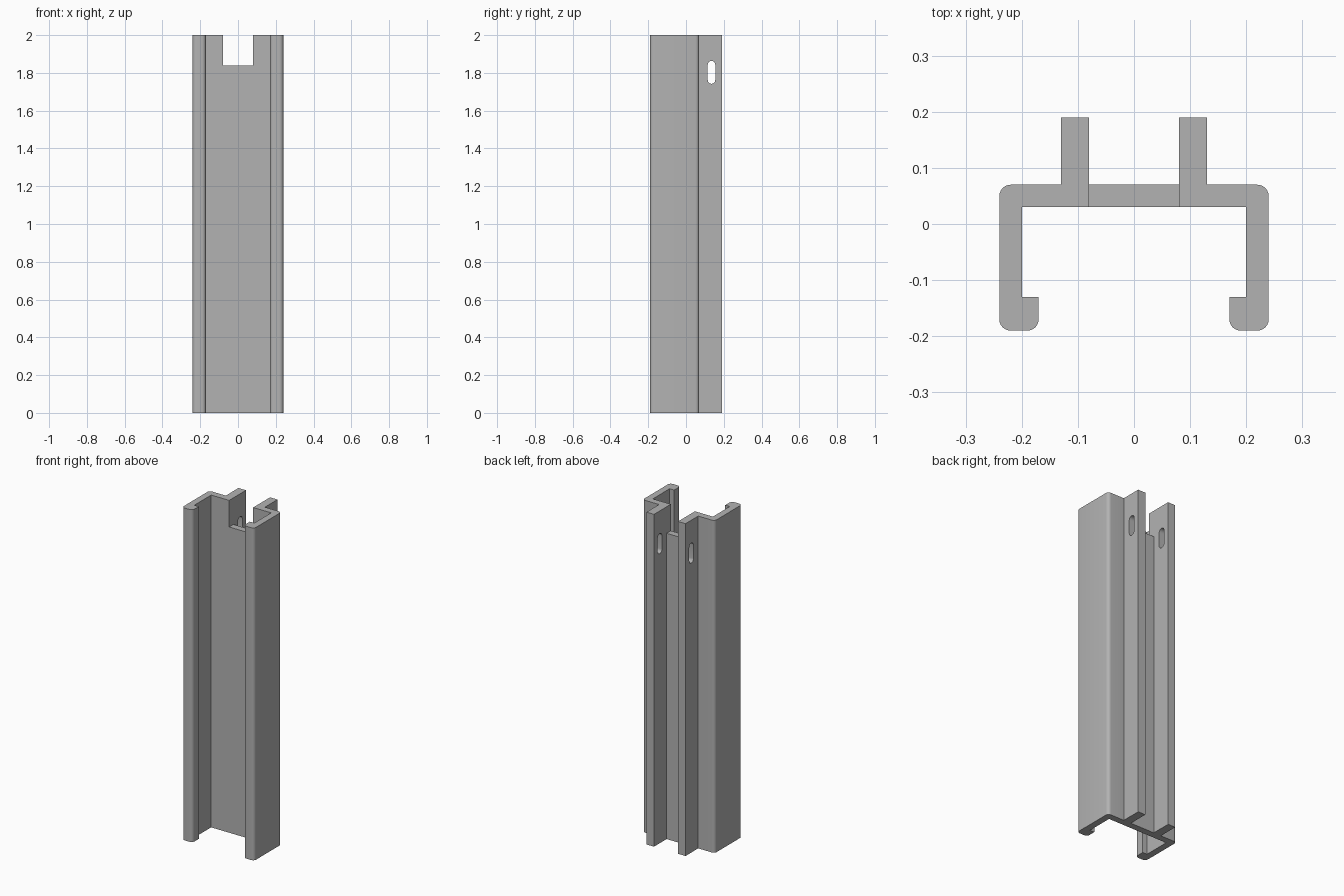
import bpy, bmesh
from math import sin, cos, pi
from mathutils import Vector

if "Cube" in bpy.data.objects:
    bpy.data.objects.remove(bpy.data.objects["Cube"], do_unlink=True)

HEIGHT = 2.0
RADIUS = 0.02

metal = bpy.data.materials.new("aluminium grey")
metal.use_nodes = True
grey = (0.45, 0.45, 0.45, 1)
metal.diffuse_color = grey
metal.node_tree.nodes["Principled BSDF"].inputs["Base Color"].default_value = grey


def arc(cx, cy, r, start, end, steps=6):
    """Points along an arc, angles in units of pi."""
    angles = [pi * (start + (end - start) * i / steps) for i in range(steps + 1)]
    return [(cx + r * cos(a), cy + r * sin(a)) for a in angles]


def prism(name, base, direction):
    """Solid made by sweeping a flat outline along a direction."""
    bm = bmesh.new()
    face = bm.faces.new([bm.verts.new(p) for p in base])
    swept = bmesh.ops.extrude_face_region(bm, geom=[face])
    moved = [g for g in swept["geom"] if isinstance(g, bmesh.types.BMVert)]
    bmesh.ops.translate(bm, verts=moved, vec=Vector(direction))
    bmesh.ops.recalc_face_normals(bm, faces=bm.faces)
    mesh = bpy.data.meshes.new(name)
    bm.to_mesh(mesh)
    bm.free()
    mesh.materials.append(metal)
    obj = bpy.data.objects.new(name, mesh)
    bpy.context.collection.objects.link(obj)
    return obj


# Half of the channel section: fin, rounded flange, lip, inner wall
half = [(0.08, 0.07), (0.08, 0.19), (0.13, 0.19), (0.13, 0.07)]
half += arc(0.22, 0.05, RADIUS, 0.5, 0)
half += arc(0.22, -0.17, RADIUS, 0, -0.5)
half += arc(0.19, -0.17, RADIUS, -0.5, -1)
half += [(0.17, -0.13), (0.20, -0.13), (0.20, 0.03)]
section = half + [(-x, y) for x, y in reversed(half)]
channel = prism("channel_rail", [(x, y, 0) for x, y in section], (0, 0, HEIGHT))

# Notch in the top of the web, and slot through both fins
notch_outline = [(-0.08, 0, 1.84), (0.08, 0, 1.84), (0.08, 0, 2.1), (-0.08, 0, 2.1)]
notch = prism("notch_cutter", notch_outline, (0, 0.3, 0))
slot_outline = arc(0.135, 1.843, RADIUS, 0, 1, 10) + arc(0.135, 1.762, RADIUS, 1, 2, 10)
slot = prism("slot_cutter", [(-0.18, y, z) for y, z in slot_outline], (0.36, 0, 0))

bpy.ops.object.select_all(action="DESELECT")
bpy.context.view_layer.objects.active = channel
channel.select_set(True)
for cutter in (notch, slot):
    cutter.hide_render = True
    cut = channel.modifiers.new(cutter.name, "BOOLEAN")
    cut.operation = "DIFFERENCE"
    cut.solver = "EXACT"
    cut.object = cutter
    bpy.ops.object.modifier_apply(modifier=cut.name)
    bpy.data.objects.remove(cutter, do_unlink=True)

bpy.ops.object.shade_smooth_by_angle(angle=pi / 6)
